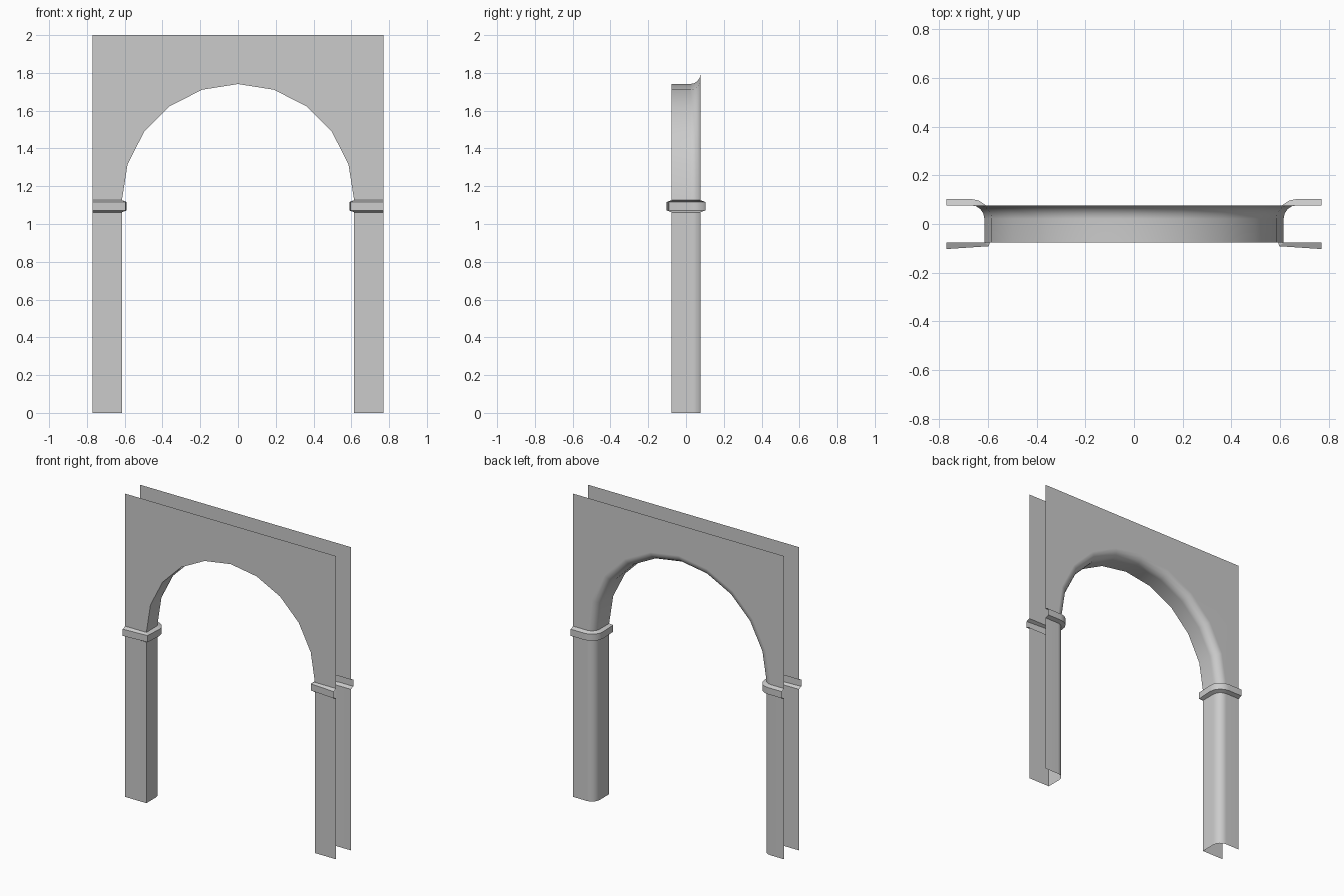
import bpy, bmesh, math

if "Cube" in bpy.data.objects:
    bpy.data.objects.remove(bpy.data.objects["Cube"])

W, Y, TOP = 0.77, 0.077, 2.0        # half width, half depth, height
R, ZC, F = 0.615, 1.126, 0.055      # arch radius, springing height, back rounding
Z0, OUT = 1.062, 0.026              # band bottom, band projection

# Section of the reveal: (distance beyond opening, y, outward normal x, y), front to back
reveal = [(0, -Y, -0.75, -0.55)]
for i in range(5):
    a = math.radians(22.5 * i)
    reveal.append((F * (1 - math.cos(a)), Y - F + F * math.sin(a), -math.cos(a), math.sin(a)))


def finish(name, rings, mirror=False, caps=None):
    """Skin a list of rings, add optional flat outlines, shade and mirror."""
    bm = bmesh.new()
    vs = [[bm.verts.new(p) for p in ring] for ring in rings]
    for lo, up in zip(vs, vs[1:]):
        for j in range(len(lo) - 1):
            bm.faces.new((lo[j], up[j], up[j + 1], lo[j + 1]))
    if caps:
        for col, y, flip in caps:
            edge = [ring[col] for ring in reversed(vs)]
            outer = [bm.verts.new((x, y, z)) for x, z in
                     ((W, ZC), (W, TOP), (-W, TOP), (-W, ZC))]
            loop = edge + outer
            bm.faces.new(loop[::-1] if flip else loop)
    me = bpy.data.meshes.new(name)
    bm.to_mesh(me)
    bm.free()
    ob = bpy.data.objects.new(name, me)
    bpy.context.collection.objects.link(ob)
    bpy.ops.object.select_all(action='DESELECT')
    ob.select_set(True)
    bpy.context.view_layer.objects.active = ob
    bpy.ops.object.shade_smooth_by_angle(angle=math.radians(30))
    if mirror:
        ob.modifiers.new("Mirror", 'MIRROR').use_mirror_merge = False
    wn = ob.modifiers.new("Weighted", 'WEIGHTED_NORMAL')
    wn.keep_sharp = True
    return ob


def pier_ring(z, off=0.0):
    """Open U-shaped section of the right pier, pushed out by off."""
    pts = [(W, -Y - off, z)]
    pts += [(R + d + nx * off, y + ny * off, z) for d, y, nx, ny in reveal]
    return pts + [(W, Y + off, z)]


# Piers
finish("piers", [pier_ring(0), pier_ring(Z0)], mirror=True)

# Chamfered bands at the springing
finish("pier_bands", [pier_ring(Z0), pier_ring(Z0 + 0.01, OUT),
                      pier_ring(ZC - 0.01, OUT), pier_ring(ZC)], mirror=True)

# Arch: ten-segment soffit with front and back wall sheets
arch = []
for i in range(11):
    a = math.radians(18 * i)
    arch.append([((R + d) * math.cos(a), y, ZC + (R + d) * math.sin(a))
                 for d, y, _, _ in reveal])
finish("arch_wall", arch, caps=[(0, -Y, False), (len(reveal) - 1, Y, True)])
